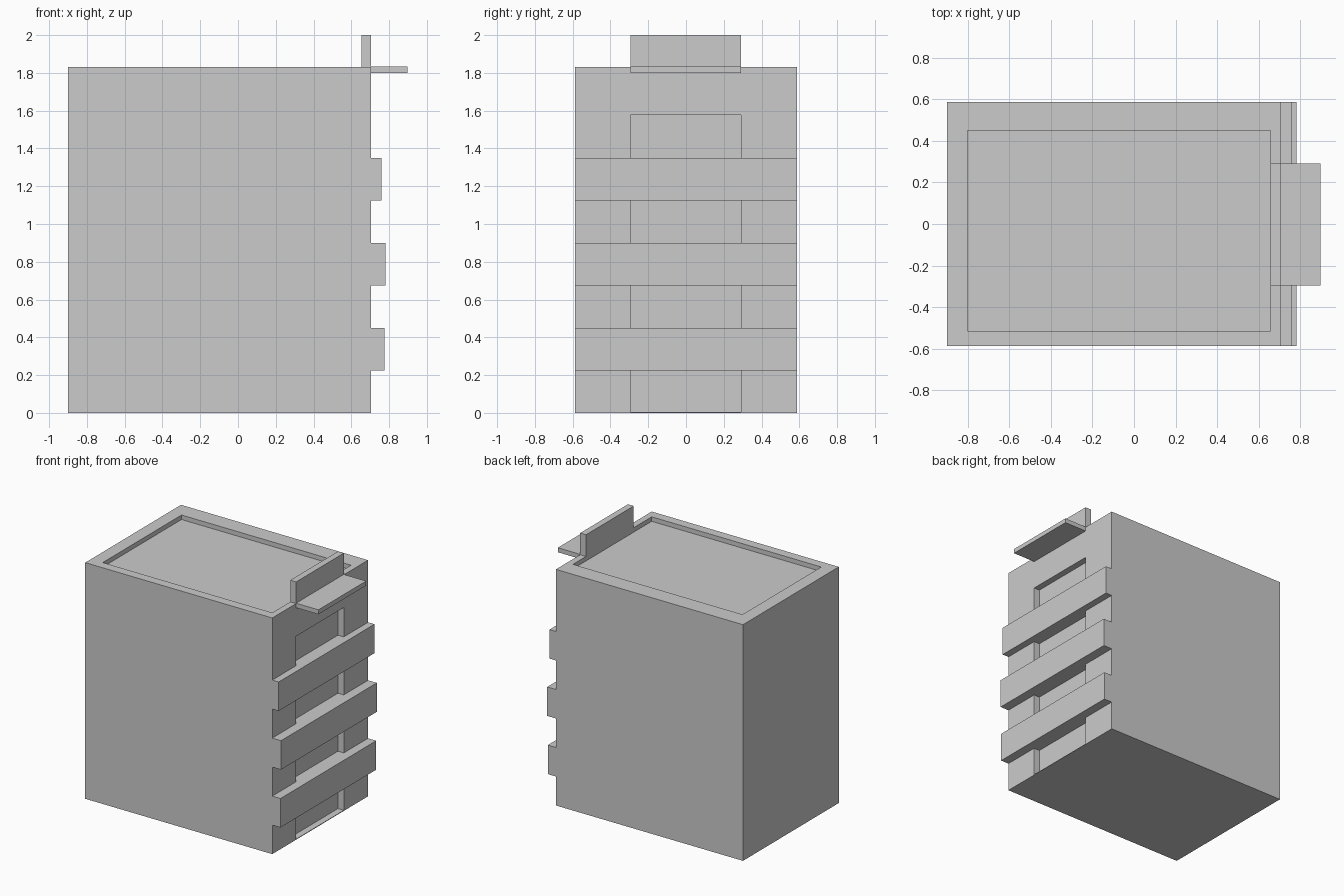
import bpy

if "Cube" in bpy.data.objects:
    bpy.data.objects.remove(bpy.data.objects["Cube"])


def box(name, x, y, z):
    """Axis-aligned box from (min, max) ranges."""
    bpy.ops.mesh.primitive_cube_add(size=1)
    ob = bpy.context.object
    ob.name = name
    ob.location = [(a + b) / 2 for a, b in (x, y, z)]
    ob.scale = [b - a for a, b in (x, y, z)]
    bpy.ops.object.transform_apply(location=True, rotation=False, scale=True)
    return ob


def cut(target, cutter):
    """Subtract a box from the target and discard it."""
    mod = target.modifiers.new("cut", 'BOOLEAN')
    mod.operation = 'DIFFERENCE'
    mod.solver = 'EXACT'
    mod.object = cutter
    bpy.context.view_layer.objects.active = target
    bpy.ops.object.modifier_apply(modifier=mod.name)
    bpy.data.objects.remove(cutter, do_unlink=True)


HALF_W = 0.587
SLOT = (-0.295, 0.29)
WALL_IN, WALL_OUT = 0.655, 0.705

# Main block with sunken roof and tall window recess in the facade
body = box("building_body", (-0.9, WALL_OUT), (-HALF_W, HALF_W), (0, 1.832))
cut(body, box("roof_cutter", (-0.8, WALL_IN), (-0.515, 0.45), (1.797, 2.1)))
cut(body, box("window_cutter", (WALL_IN, 0.9), SLOT, (0.005, 1.578)))

# Balcony bands crossing the facade, each with its own projection
for i, front in enumerate((0.775, 0.78, 0.76)):
    z = 0.225 + 0.45 * i
    box(f"balcony_band_{i + 1}", (WALL_IN, front), (-HALF_W, HALF_W), (z, z + 0.225))

# Raised sign panel on the parapet and the flat canopy in front of it
box("parapet_panel", (WALL_IN, WALL_OUT), SLOT, (1.80, 2.0))
box("roof_canopy", (WALL_OUT, 0.897), SLOT, (1.80, 1.835))
